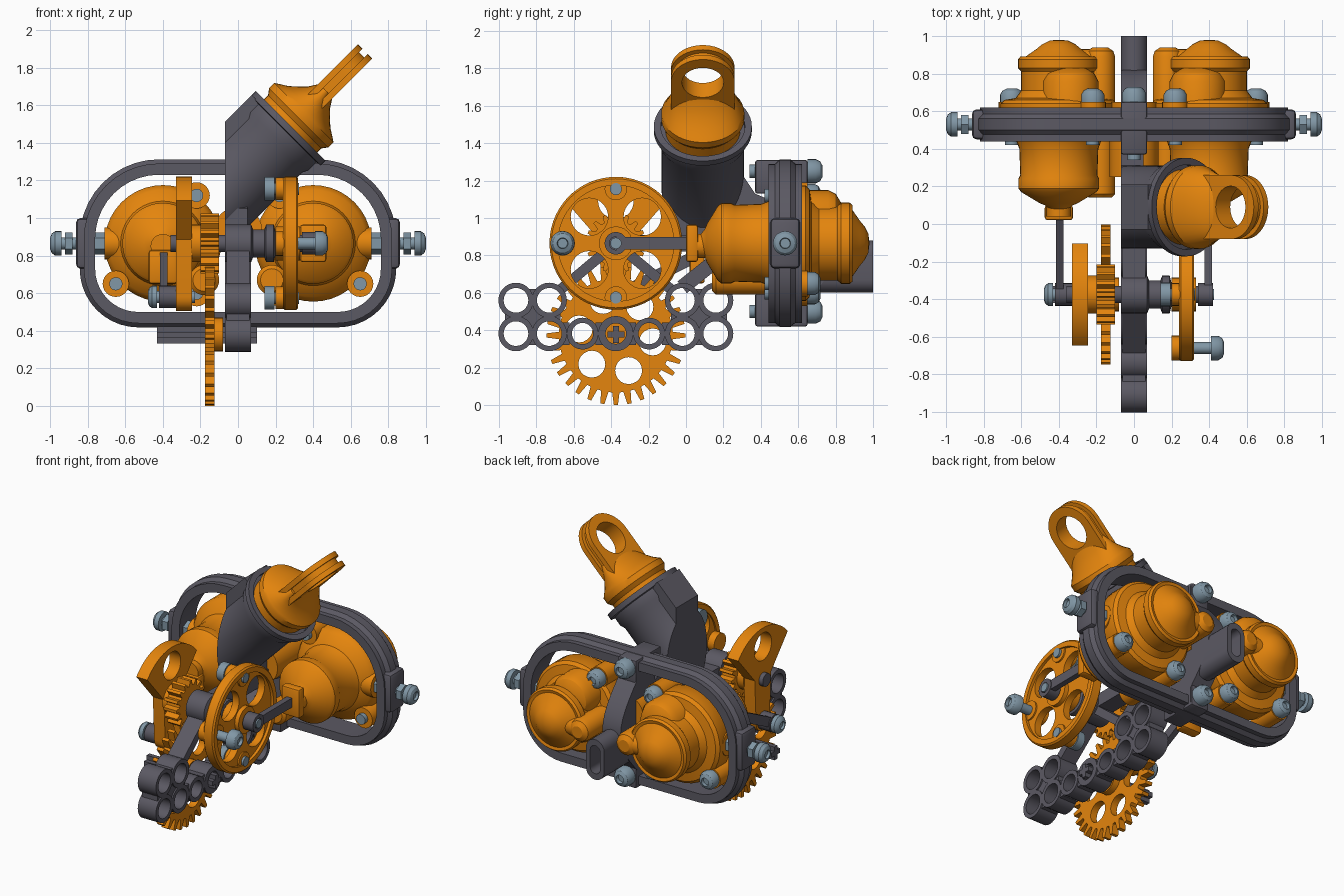
import bpy, bmesh, math
from mathutils import Vector, Matrix

if "Cube" in bpy.data.objects:
    bpy.data.objects.remove(bpy.data.objects["Cube"])

def material(name, col):
    m = bpy.data.materials.new(name)
    m.diffuse_color = (*col, 1)
    m.use_nodes = True
    m.node_tree.nodes["Principled BSDF"].inputs["Base Color"].default_value = m.diffuse_color
    return m

ORANGE = material("orange", (0.78, 0.235, 0.004))
DARK = material("dark grey", (0.105, 0.1, 0.125))
STEEL = material("blue grey steel", (0.22, 0.31, 0.38))
X, Y, Z = Vector((1, 0, 0)), Vector((0, 1, 0)), Vector((0, 0, 1))

def add(name, me, mat):
    me.materials.clear()
    me.materials.append(mat)
    ob = bpy.data.objects.new(name, me)
    bpy.context.collection.objects.link(ob)
    return ob

def finish(name, bm, mat):
    bmesh.ops.recalc_face_normals(bm, faces=bm.faces)
    me = bpy.data.meshes.new(name)
    bm.to_mesh(me)
    bm.free()
    return add(name, me, mat)

def frame(o, u, v):
    w = u.cross(v)
    return Matrix.Translation(o) @ Matrix((u, v, w)).transposed().to_4x4()

def lathe_bm(profile, origin, axis, seg=32, caps=True):
    """Revolve (radius, distance) pairs round an axis."""
    bm = bmesh.new()
    rot = Z.rotation_difference(axis.normalized()).to_matrix()
    rings = [[bm.verts.new(Vector(origin) + rot @ Vector((r * math.cos(a), r * math.sin(a), t)))
              for a in (2 * math.pi * i / seg for i in range(seg))] for r, t in profile]
    for a, b in zip(rings, rings[1:]):
        for i in range(seg):
            j = (i + 1) % seg
            bm.faces.new((a[i], a[j], b[j], b[i]))
    if caps:
        bm.faces.new(rings[0][::-1])
        bm.faces.new(rings[-1])
    return bm

def lathe(name, profile, origin, axis, mat, seg=32, caps=True):
    return finish(name, lathe_bm(profile, origin, axis, seg, caps), mat)

def cyl(name, origin, axis, r, length, mat, seg=24):
    return lathe(name, [(r, 0), (r, length)], origin, axis, mat, seg)

def box(name, lo, hi, mat, bevel=0.0):
    bm = bmesh.new()
    bmesh.ops.create_cube(bm, size=1)
    for v in bm.verts:
        v.co = Vector([(l + h) / 2 + c * (h - l) for l, h, c in zip(lo, hi, v.co)])
    if bevel:
        bmesh.ops.bevel(bm, geom=bm.edges[:], offset=bevel, segments=2, affect='EDGES', profile=0.5)
    return finish(name, bm, mat)

def plate(name, loops, mtx, depth, mat):
    """Filled outline with holes, extruded along the third axis of mtx."""
    cu = bpy.data.curves.new(name, 'CURVE')
    cu.dimensions, cu.fill_mode, cu.extrude = '2D', 'BOTH', depth / 2
    for pts in loops:
        sp = cu.splines.new('POLY')
        sp.points.add(len(pts) - 1)
        for p, c in zip(sp.points, pts):
            p.co = (c[0], c[1], 0, 1)
        sp.use_cyclic_u = True
    tmp = bpy.data.objects.new("tmp", cu)
    bpy.context.collection.objects.link(tmp)
    bpy.context.view_layer.update()
    me = bpy.data.meshes.new_from_object(tmp.evaluated_get(bpy.context.evaluated_depsgraph_get()))
    bpy.data.objects.remove(tmp)
    me.name = name
    me.transform(mtx @ Matrix.Translation((0, 0, depth / 2)))
    return add(name, me, mat)

def side_plate(name, loops, x0, x1, y, z, mat):
    return plate(name, loops, frame(Vector((x0, y, z)), Y, Z), x1 - x0, mat)

def circle(r, u=0, v=0, n=28, a0=0, a1=360):
    full = abs(a1 - a0) == 360
    return [(u + r * math.cos(a), v + r * math.sin(a)) for a in
            (math.radians(a0 + (a1 - a0) * i / (n if full else n - 1)) for i in range(n))]

def gear(n, root, tip):
    return [(r * math.cos(a), r * math.sin(a)) for i in range(n)
            for f, r in ((-.33, root), (-.15, tip), (.15, tip), (.33, root))
            for a in [2 * math.pi * (i + f) / n]]

def beam(name, p, q, width, x0, x1, mat):
    p, q = Vector(p), Vector(q)
    s = (q - p).normalized() * width / 2
    n = Vector((-s.y, s.x))
    side_plate(name, [[p + n, p - n, q - n, q + n]], x0, x1, 0, 0, mat)

def screw(name, origin, axis, r=.065, head=.08, shaft=.1):
    lathe(name, [(.032, -shaft), (.032, 0), (r, 0), (r, head * .55), (r * .8, head * .85),
                 (r * .45, head), (r * .4, head * .7)], origin, axis, STEEL, 20)

# Ring frame swept round a rounded rectangle
bm = bmesh.new()
prof = [(-.04, -.09), (.02, -.09), (.02, -.055), (.042, -.03), (.042, .03), (.02, .055), (.02, .09), (-.04, .09)]
rings = []
for cx, cz, R, a0 in ((.42, .89, .38, 0), (-.42, .89, .38, 90), (-.53, .73, .27, 180), (.53, .73, .27, 270)):
    for i in range(11):
        a = math.radians(a0 + 9 * i)
        rings.append([bm.verts.new((cx + (R + o) * math.cos(a), .53 + y, cz + (R + o) * math.sin(a))) for o, y in prof])
for a, b in zip(rings, rings[1:] + rings[:1]):
    for i in range(8):
        j = (i + 1) % 8
        bm.faces.new((a[i], a[j], b[j], b[i]))
finish("ring_frame", bm, DARK)

# Centre post, arched at the back, with clamp blocks and slotted outlet
side_plate("centre_post", [[(.44, .44), (.64, .44)] + [(.64 + .18 * math.sin(math.pi * i / 12), .55 + .62 * i / 12)
           for i in range(13)] + [(.64, 1.29), (.44, 1.29)]], -.07, .07, 0, 0, DARK)
for z in (1.13, .42):
    box("clamp_block", (-.07, .37, z), (.07, .65, z + .18), DARK, .012)
for z in (1.25, .5):
    screw("post_screw", (0, .65, z), Y)
    cyl("post_screw_tip", (0, .34, z), Y, .035, .05, STEEL)
stadium = lambda r, h: circle(r, 0, h, 12, 0, 180) + circle(r, 0, -h, 12, 180, 360)
plate("slotted_outlet", [stadium(.07, .07), stadium(.038, .06)], frame(Vector((0, 1, .74)), X, Z), .3, DARK)
cyl("centre_manifold", (0, .25, .93), Y, .13, .4, ORANGE)

# Two diaphragm pumps with pipes, bosses and screws
bowl = [(.05, .08), (.075, .1), (.1, .11), (.2, .17), (.215, .19), (.215, .24), (.205, .26), (.21, .4), (.225, .44), (.285, .48),
        (.31, .52), (.31, .64), (.29, .66), (.23, .67), (.2, .71), (.2, .81), (.217, .83), (.217, .875), (.205, .89),
        (.185, .885), (.12, .93), (.09, .955), (.05, .975), (.01, .98)]
for s in (-1, 1):
    lathe("pump_bowl", bowl, (.4 * s, 0, .865), Y, ORANGE, 40)
    lathe("side_pipe", [(.06, 0), (.08, .02), (.08, .4), (.05, .42)], (.18 * s, .14, .67), Y, ORANGE)
    lathe("back_pipe", [(.08, 0), (.08, .37), (.07, .4), (.04, .42)], (.18 * s, .52, .86), Y, ORANGE)
    cyl("elbow_pipe", (.4 * s, .86, .86), -X * s, .07, .22, ORANGE)
    lathe("upper_lobe", [(.15, 0), (.15, .22), (.13, .26), (.08, .29)], (.34 * s, .54, 1.0), Y, ORANGE)
    for x, z in ((.22, 1.12), (.65, .65), (.22, .6)):
        cyl("screw_boss", (x * s, .45, z), Y, .07, .2, ORANGE)
        screw("pump_screw", (x * s, .65, z), Y, .062, .07)
        cyl("screw_tip", (x * s, .42, z), Y, .035, .05, STEEL)
    # Side mounting bolt
    cyl("mount_boss", (.58 * s, .53, .865), X * s, .085, .13, ORANGE)
    box("mount_pad", (min(.77 * s, .862 * s), .45, .73), (max(.77 * s, .862 * s), .61, 1.0), DARK, .025)
    screw("mount_bolt", (.94 * s, .53, .865), X * s, .065, .06, .25)
    cyl("mount_nut", (.88 * s, .53, .865), X * s, .058, .04, STEEL, 6)
    cyl("inner_nut", (.71 * s, .53, .865), X * s, .058, .05, STEEL, 6)

# Angled pipe, cut flat on its left side
U = Vector((1, 0, 1)).normalized()
N = Vector((-1, 0, 1)).normalized()
P = Vector((.28, .09, 1.49))

def cut_pipe(name, bm):
    bmesh.ops.bisect_plane(bm, geom=bm.verts[:] + bm.edges[:] + bm.faces[:], plane_co=(-.07, 0, 0),
                           plane_no=(-1, 0, 0), clear_outer=True)
    bmesh.ops.holes_fill(bm, edges=[e for e in bm.edges if e.is_boundary])
    finish(name, bm, DARK)

cut_pipe("angled_pipe", lathe_bm([(.22, -.9), (.22, -.13), (.235, -.1), (.235, -.04), (.262, -.035), (.262, 0), (.225, 0),
                                  (.225, -.03)], P, U, 48))
bm = bmesh.new()
bmesh.ops.create_cube(bm, size=1, matrix=frame(P - U * .35 + N * .18, U, Y) @ Matrix.Diagonal((.64, .24, .165, 1)))
cut_pipe("pipe_rib", bm)

# Cup flattening towards the grooved eyelet
cup = [(.2, -.03), (.2, .03), (.222, .06), (.222, .1), (.2, .115), (.16, .14), (.12, .175), (.085, .21), (.05, .265)]
bm = lathe_bm(cup, P, U, 40)
for i, v in enumerate(bm.verts):
    r, t = cup[i // 40]
    if t > .1:
        v.co.y = P.y + (v.co.y - P.y) * (.222 - (t - .1) * .36) / r
finish("cup", bm, ORANGE)

def eyelet(name, r, d, off):
    plate(name, [[(.1, -r)] + circle(r, .39, 0, 25, -90, 90) + [(.1, r)], circle(.112, .385, 0)],
          frame(P - U.cross(Y) * (d / 2 - off), U, Y), d, ORANGE)
eyelet("eyelet_core", .145, .09, 0)
for o in (-.037, .037):
    eyelet("eyelet_cheek", .17, .035, o)

# Perforated beam: ring lobes and small webs
S, Y0, Z0 = .178, -.909, .382
lobes = [(i, 0) for i in range(7)] + [(i, 1) for i in (0, 1, 5, 6)]
for i, k in lobes:
    r = .085 if (i, k) in ((2, 0), (4, 0)) else .094
    hole = .055 if (i, k) == (3, 0) else r - .028
    side_plate("beam_lobe", [circle(r), circle(hole)], -.07, .07, Y0 + i * S, Z0 + k * S, DARK)
    for di, dk in ((1, 0), (0, 1), (1, 1)):
        if (i + di, k + dk) in lobes and (di * dk == 0 or (i, 1) in lobes):
            y, z = Y0 + (i + di / 2) * S, Z0 + (k + dk / 2) * S
            w, h = {(1, 0): (.02, .06), (0, 1): (.06, .02), (1, 1): (.04, .04)}[di, dk]
            box("beam_web", (-.06, y - w, z - h), (.06, y + w, z + h), DARK)

# A-frame legs carrying the axle, and spine joining the pipe to the ring
C = (-.375, .865)
for y in (-.68, -.07):
    beam("axle_leg", (y, .61), C, .055, -.06, .06, DARK)
beam("spine_bar", C, (.45, .865), .09, -.06, .06, DARK)
beam("spine_brace", (-.02, .63), (.22, .82), .08, -.06, .06, DARK)
side_plate("gusset", [[(-.1, .9), (.44, .78), (.44, 1.1), (.37, 1.13), (.31, 1.22), (-.1, 1.05)]], -.07, .05, 0, 0, DARK)
lathe("axle_hub", [(.1, 0), (.1, .14), (.075, .15), (.075, .21), (.1, .22), (.1, .26), (.06, .27)], (-.07, *C), X, DARK)
cyl("axle", (-.36, *C), X, .045, .74, DARK)

# Spur gear and pinion
side_plate("spur_gear", [gear(32, .305, .372)] + [circle(.072, .2 * math.cos(a), .2 * math.sin(a), 20) for a in
           (math.radians(-70 + 60 * i) for i in range(6))], -.175, -.125, -.375, .372, ORANGE)
cyl("gear_hub", (-.13, -.375, .38), X, .09, .05, ORANGE)
for w, h in ((.046, .016), (.016, .046)):
    box("gear_cross_axle", (-.43, -.375 - w, .377 - h), (.1, -.375 + w, .377 + h), DARK)
side_plate("pinion", [gear(16, .125, .16)], -.2, -.1, *C, ORANGE)
cyl("pinion_collar", (-.25, *C), X, .1, .06, ORANGE)

# Right crank wheel with hub, pins and crank bolt
holes = [circle(.1, .2 * math.cos(a), .2 * math.sin(a)) for a in (math.radians(45 + 90 * i) for i in range(4))]
side_plate("wheel_web", [circle(.345, n=56)] + holes, .25, .3, *C, ORANGE)
lathe("wheel_rim", [(.31, .24), (.345, .24), (.355, .25), (.355, .31), (.345, .32), (.31, .32), (.31, .24)],
      (0, *C), X, ORANGE, 56, False)
cyl("wheel_hub", (.2, *C), X, .09, .13, ORANGE)
for s in (-1, 1):
    cyl("wheel_pin", (.14, C[0], C[1] + .29 * s), X, .032, .185, STEEL)
    cyl("wheel_pin_head", (.14, C[0], C[1] + .29 * s), X, .063, .055, STEEL)
    cyl("pin_boss", (.2, C[0], C[1] + .29 * s), X, .06, .11, ORANGE)
cyl("crank_boss", (.2, -.66, .865), X, .066, .11, ORANGE)
screw("crank_bolt", (.41, -.66, .865), X, .065, .07, .2)

# Left sector crank
side_plate("sector_crank", [circle(.355, 0, 0, 24, 40, 140) + [(-.09, .02)] + circle(.075, 0, -.285, 12, 180, 360)
           + [(.09, .02)], circle(.095, 0, .225)], -.33, -.245, *C, ORANGE)
screw("left_crank_bolt", (-.43, -.375, .58), -X, .06, .05, .2)

# Connecting rods and clevises
beam("right_rod", (-.375, .865), (.08, .865), .065, .375, .415, DARK)
beam("left_rod", (-.375, .58), (.06, .8), .065, -.415, -.375, DARK)
lathe("right_rod_end", [(.06, 0), (.06, .08), (.035, .08), (.035, .06)], (.34, *C), X, DARK)
cyl("right_rod_pin", (.36, *C), X, .03, .066, STEEL)
cyl("left_rod_end", (-.42, -.375, .58), X, .06, .09, DARK)
box("right_clevis", (.33, 0, .765), (.47, .065, .965), ORANGE, .015)
box("left_clevis", (-.475, .02, .65), (-.325, .1, .83), ORANGE, .015)
for s in (-1, 1):
    cyl("clevis_neck", (.4 * s, .04, .85), Y, .065, .1, ORANGE)

# Smooth round surfaces, keep edges sharp
for ob in bpy.context.scene.objects:
    ob.select_set(True)
    bpy.context.view_layer.objects.active = ob
bpy.ops.object.shade_smooth_by_angle(angle=math.radians(32))
